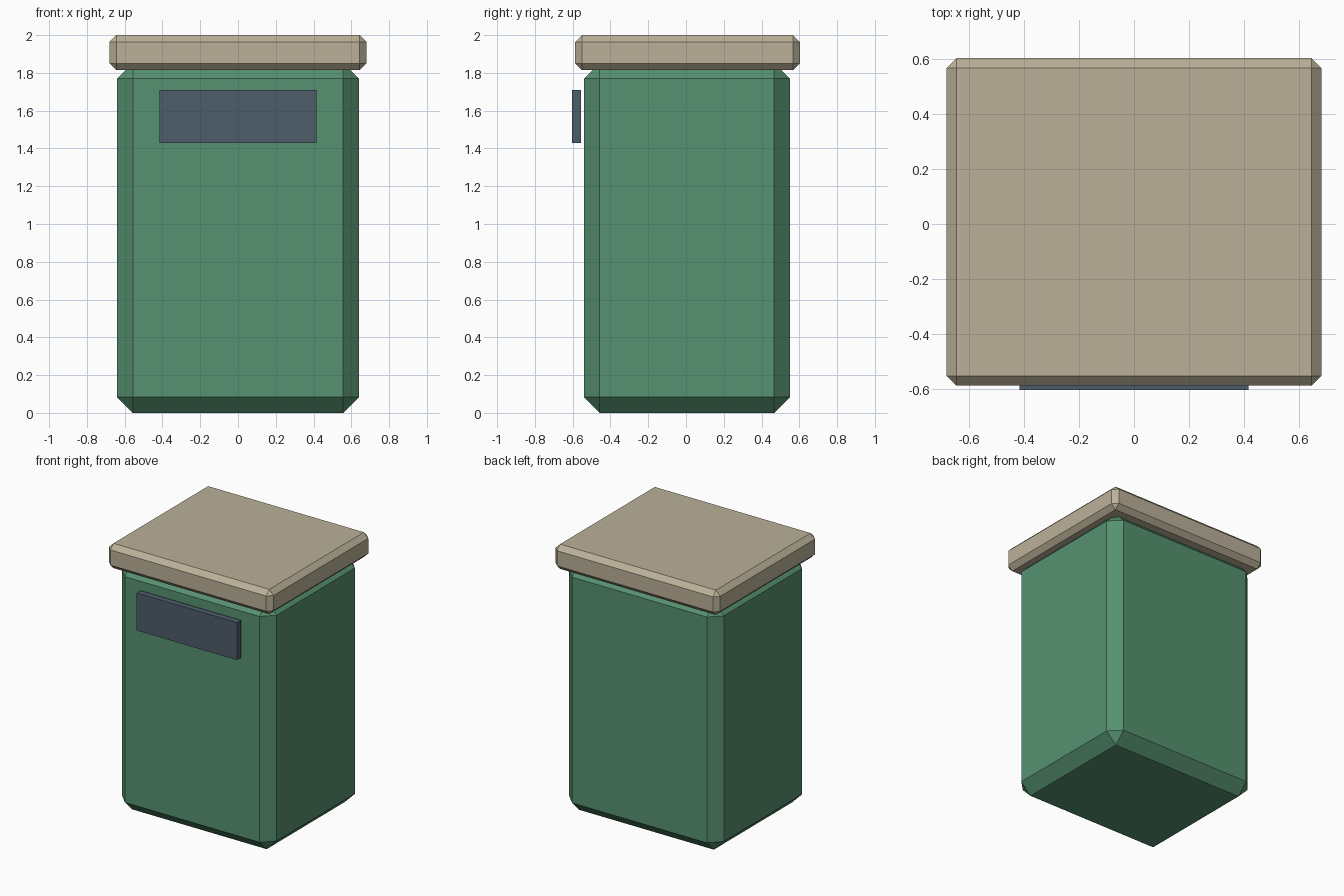
import bpy
import bmesh
from mathutils import Matrix, Vector

if "Cube" in bpy.data.objects:
    bpy.data.objects.remove(bpy.data.objects["Cube"])


def material(name, rgb):
    m = bpy.data.materials.new(name)
    m.diffuse_color = (*rgb, 1.0)
    m.use_nodes = True
    m.node_tree.nodes["Principled BSDF"].inputs["Base Color"].default_value = m.diffuse_color
    return m


def box(name, low, high, mat, chamfer=0.0):
    """Flat-shaded box between two corners, with all edges optionally chamfered."""
    low, high = Vector(low), Vector(high)
    bm = bmesh.new()
    bmesh.ops.create_cube(bm, size=1.0, matrix=Matrix.Diagonal((*(high - low), 1.0)))
    if chamfer:
        bmesh.ops.bevel(bm, geom=bm.edges[:], offset=chamfer, offset_type='OFFSET',
                        segments=1, affect='EDGES')
    mesh = bpy.data.meshes.new(name)
    bm.to_mesh(mesh)
    bm.free()
    mesh.materials.append(mat)
    obj = bpy.data.objects.new(name, mesh)
    obj.location = (low + high) / 2
    bpy.context.collection.objects.link(obj)
    return obj


green = material("bin green", (0.093, 0.283, 0.162))
beige = material("lid beige", (0.497, 0.440, 0.319))
slate = material("slot slate", (0.076, 0.109, 0.144))

# Main bin with wide chamfers, its top tucked into the lid
box("bin_body", (-0.64, -0.54, 0.0), (0.64, 0.55, 1.853), green, 0.083)

# Overhanging lid
box("lid", (-0.68, -0.587, 1.815), (0.68, 0.603, 2.0), beige, 0.036)

# Dark plate standing just off the front
box("front_slot", (-0.415, -0.603, 1.43), (0.415, -0.557, 1.71), slate)
